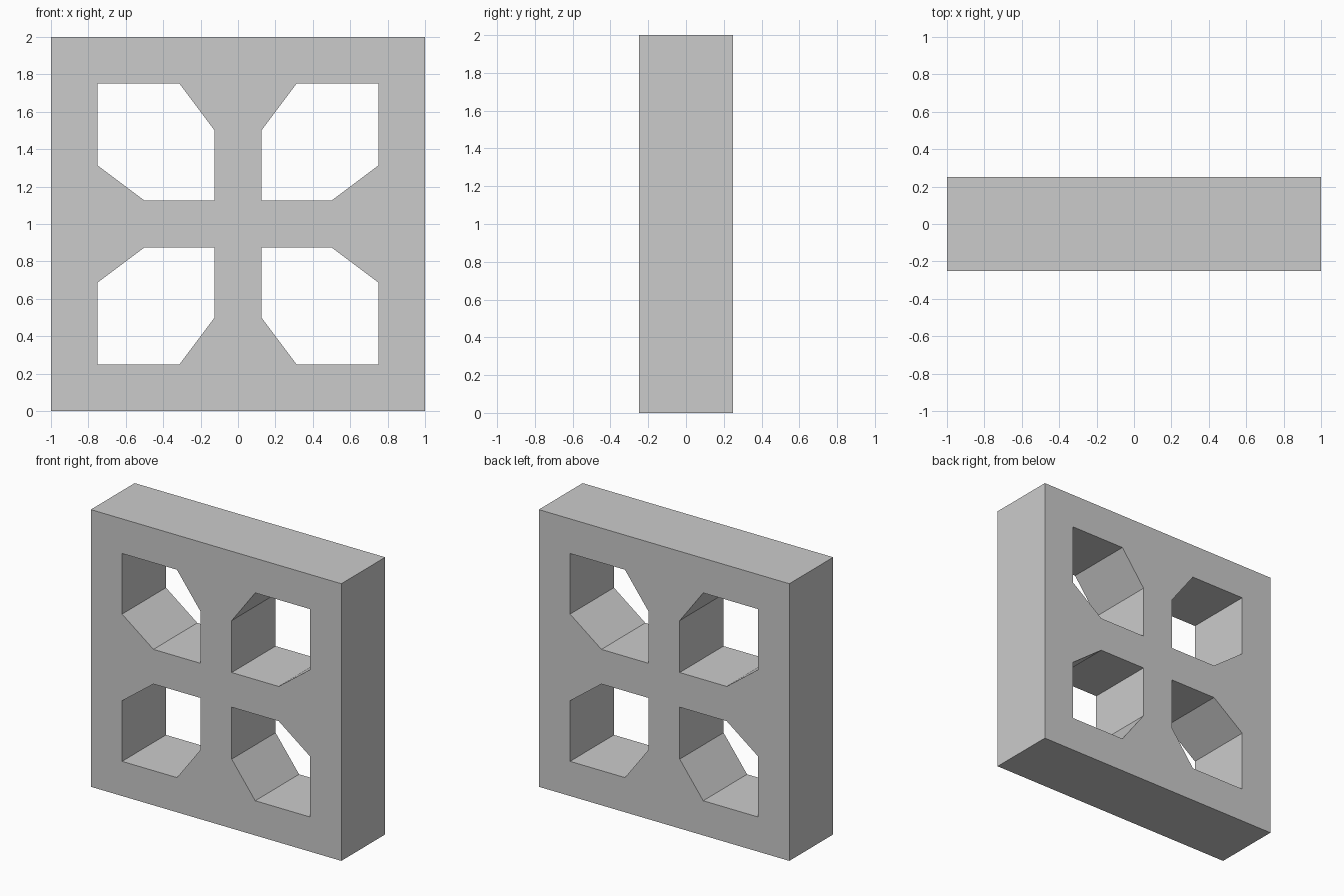
import bpy

if "Cube" in bpy.data.objects:
    bpy.data.objects.remove(bpy.data.objects["Cube"])

# Quarter of the pierced face in (x, z), measured from the block centre
hole = [(0.125, 0.125), (0.5, 0.125), (0.75, 0.3125),
        (0.75, 0.75), (0.3125, 0.75), (0.125, 0.5)]
rim = [(0, 0), (0.5, 0), (1, 0), (1, 0.3125),
       (1, 1), (0.3125, 1), (0, 1), (0, 0.5)]

# Ring of faces between hole (0-5) and rim (6-13)
faces = [(0, 6, 7, 1), (1, 7, 8, 9, 2), (2, 9, 10, 3),
         (3, 10, 11, 4), (4, 11, 12, 13, 5), (5, 13, 6, 0)]

mesh = bpy.data.meshes.new("breeze_block")
mesh.from_pydata([(x, 0, z) for x, z in hole + rim], [], faces)
block = bpy.data.objects.new("breeze_block", mesh)
block.location.z = 1
bpy.context.collection.objects.link(block)

# Mirror to all four quarters
mirror = block.modifiers.new("quarters", 'MIRROR')
mirror.use_axis = (True, False, True)
mirror.use_clip = True

# Thicken the pierced sheet into a block, centred on y = 0
depth = block.modifiers.new("depth", 'SOLIDIFY')
depth.thickness = 0.5
depth.offset = 0
